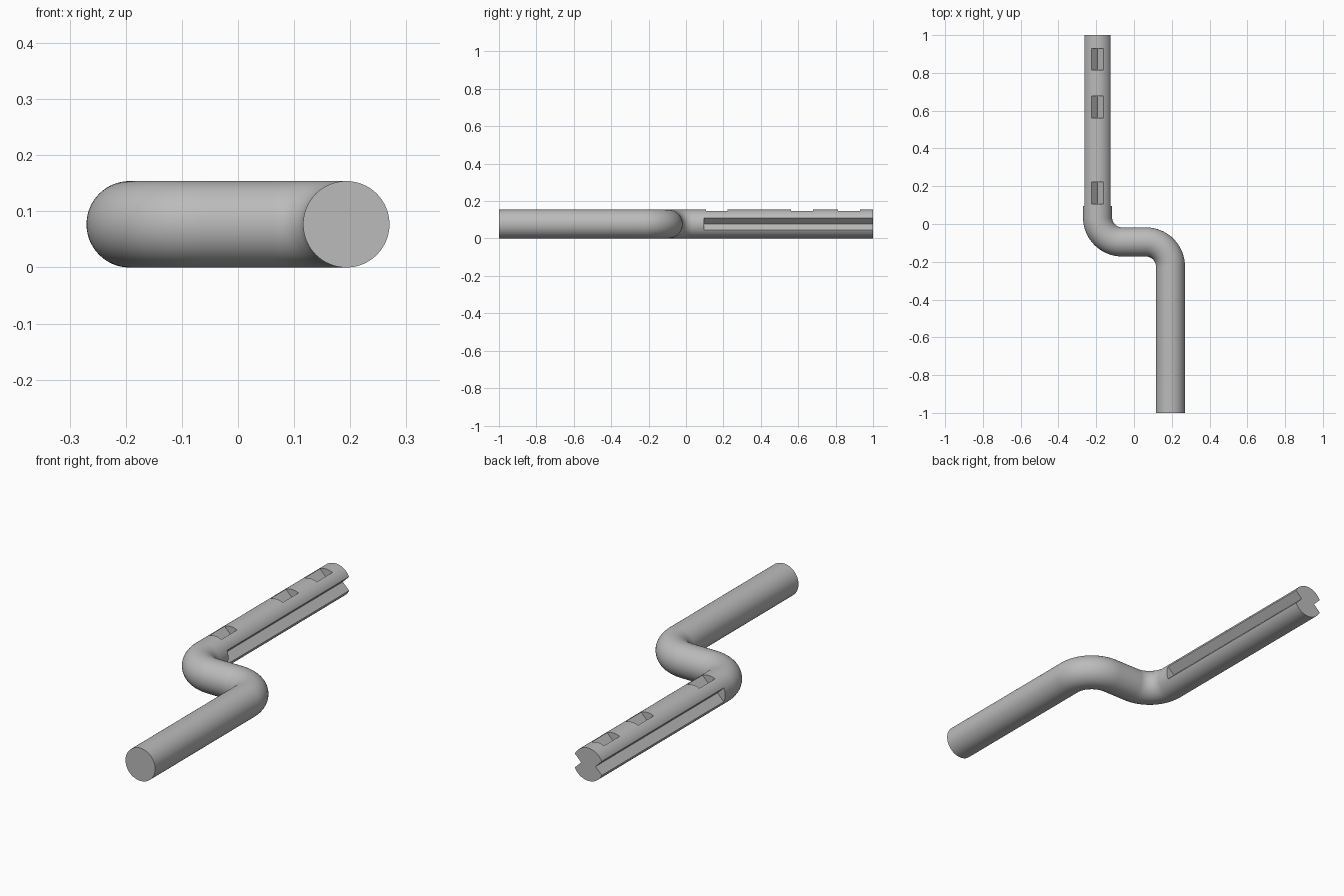
import bpy
import bmesh
from math import pi, cos, sin
from mathutils import Vector

default_cube = bpy.data.objects.get("Cube")
if default_cube:
    bpy.data.objects.remove(default_cube, do_unlink=True)

RADIUS = 0.077      # rod radius, also the height of its axis
OFFSET = 0.193      # sideways offset of each straight arm
BEND = 0.13         # bend radius of the axis
MID_Y = -0.095      # axis of the short cross piece
SIDES = 64
BEND_STEPS = 20
NOTCH = 0.0325      # half width of the V cuts
NOTCH_APEX = 0.037  # distance from the axis to the bottom of a V cut

steel = bpy.data.materials.new("steel grey")
steel.use_nodes = True
grey = (0.5, 0.5, 0.5, 1)
steel.diffuse_color = grey
steel.node_tree.nodes["Principled BSDF"].inputs["Base Color"].default_value = grey


def make_object(name, bm):
    bmesh.ops.recalc_face_normals(bm, faces=bm.faces)
    mesh = bpy.data.meshes.new(name)
    bm.to_mesh(mesh)
    bm.free()
    mesh.materials.append(steel)
    obj = bpy.data.objects.new(name, mesh)
    bpy.context.collection.objects.link(obj)
    return obj


def loft(name, rings):
    """Skin closed rings of points and cap both ends."""
    bm = bmesh.new()
    loops = [[bm.verts.new(p) for p in ring] for ring in rings]
    n = len(loops[0])
    for a, b in zip(loops, loops[1:]):
        for i in range(n):
            j = (i + 1) % n
            bm.faces.new((a[i], a[j], b[j], b[i]))
    bm.faces.new(loops[0])
    bm.faces.new(loops[-1])
    return make_object(name, bm)


def v_cutter(name, angle, y0, y1):
    """Prism with a V pointing at the rear arm's axis, turned about that axis."""
    axis = Vector((-OFFSET, 0, RADIUS))
    out = Vector((cos(angle), 0, sin(angle)))
    side = Vector((-sin(angle), 0, cos(angle)))
    lip = (RADIUS ** 2 - NOTCH ** 2) ** 0.5
    slope = NOTCH / (lip - NOTCH_APEX)
    far = RADIUS + 0.02
    # straight walls above the lip keep the opening at the notch width
    half = [(far, NOTCH), (lip, slope * (lip - NOTCH_APEX))]
    outline = half + [(NOTCH_APEX, 0)] + [(d, -w) for d, w in reversed(half)]
    rings = [[axis + out * d + side * w + Vector((0, y, 0)) for d, w in outline]
             for y in (y0, y1)]
    cutter = loft(name, rings)
    cutter.hide_render = True
    return cutter


# Path of the axis: rear arm, bend, cross piece, bend, front arm
path = [(Vector((-OFFSET, 1, RADIUS)), pi)]
for i in range(BEND_STEPS + 1):
    a = pi + pi / 2 * i / BEND_STEPS
    centre = Vector((BEND - OFFSET, MID_Y + BEND, RADIUS))
    path.append((centre + BEND * Vector((cos(a), sin(a), 0)), a))
for i in range(BEND_STEPS + 1):
    a = pi / 2 - pi / 2 * i / BEND_STEPS
    centre = Vector((OFFSET - BEND, MID_Y - BEND, RADIUS))
    path.append((centre + BEND * Vector((cos(a), sin(a), 0)), a + pi))
path.append((Vector((OFFSET, -1, RADIUS)), pi))

# Bent rod
rings = []
for point, a in path:
    across = Vector((cos(a), sin(a), 0)) * RADIUS
    up = Vector((0, 0, RADIUS))
    rings.append([point + across * cos(2 * pi * k / SIDES) + up * sin(2 * pi * k / SIDES)
                  for k in range(SIDES)])
rod = loft("bent_rod", rings)

# Long side grooves and short top notches
cutters = [v_cutter("left_groove_cutter", 0, 0.095, 1.1),
           v_cutter("right_groove_cutter", pi, 0.095, 1.1)]
for y in (0.165, 0.62, 0.872):
    cutters.append(v_cutter("top_notch_cutter", pi / 2, y - 0.058, y + 0.058))

bpy.context.view_layer.objects.active = rod
rod.select_set(True)
for cutter in cutters:
    mod = rod.modifiers.new("cut", 'BOOLEAN')
    mod.operation = 'DIFFERENCE'
    mod.solver = 'EXACT'
    mod.object = cutter
    bpy.ops.object.modifier_apply(modifier=mod.name)
    bpy.data.objects.remove(cutter, do_unlink=True)

bpy.ops.object.shade_smooth_by_angle(angle=pi / 6)
